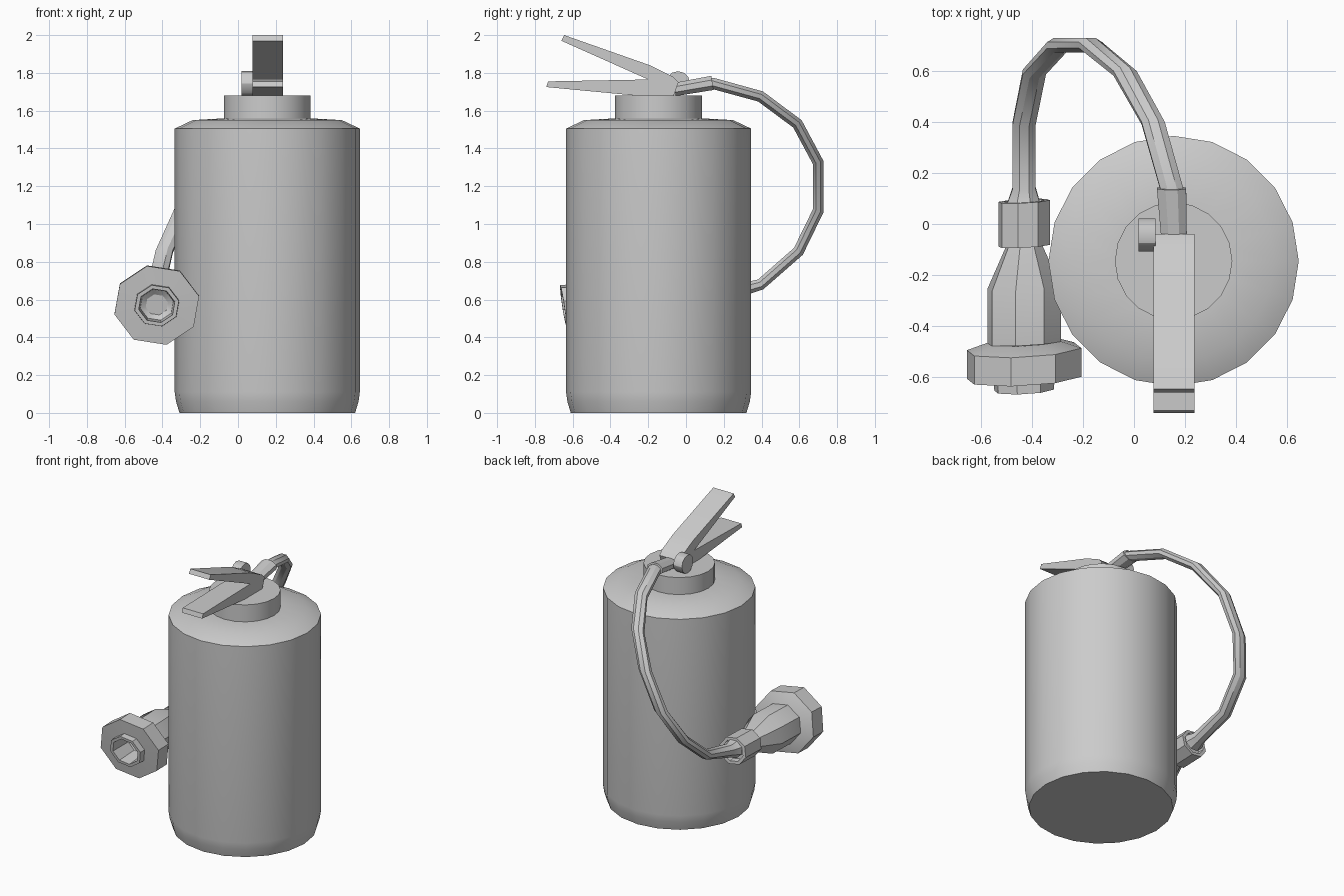
import bpy, bmesh, math
from mathutils import Vector

if "Cube" in bpy.data.objects:
    bpy.data.objects.remove(bpy.data.objects["Cube"])

X, Y, Z = Vector((1, 0, 0)), Vector((0, 1, 0)), Vector((0, 0, 1))


def finish(name, bm):
    bmesh.ops.recalc_face_normals(bm, faces=bm.faces)
    mesh = bpy.data.meshes.new(name)
    bm.to_mesh(mesh)
    bm.free()
    ob = bpy.data.objects.new(name, mesh)
    bpy.context.collection.objects.link(ob)
    bpy.ops.object.select_all(action='DESELECT')
    ob.select_set(True)
    bpy.context.view_layer.objects.active = ob
    bpy.ops.object.shade_smooth_by_angle(angle=math.radians(30))
    return ob


def loft(name, rings, sides, start=0.0):
    """Skin a chain of ellipses given as (centre, half axis u, half axis v)."""
    bm = bmesh.new()
    loops = []
    for c, u, v in rings:
        angles = [start + math.tau * i / sides for i in range(sides)]
        loops.append([bm.verts.new(Vector(c) + u * math.cos(a) + v * math.sin(a)) for a in angles])
    for a, b in zip(loops, loops[1:]):
        for i in range(sides):
            j = (i + 1) % sides
            bm.faces.new((a[i], a[j], b[j], b[i]))
    bm.faces.new(loops[0])
    bm.faces.new(loops[-1])
    return finish(name, bm)


def lathe_z(name, profile):
    return loft(name, [((0.155, -0.145, z), X * r, Y * r) for r, z in profile], 20)


# Tank and neck
lathe_z("tank", [(0.465, 0), (0.483, 0.06), (0.49, 0.11), (0.49, 1.505), (0.395, 1.55), (0.22, 1.56)])
lathe_z("neck", [(0.23, 1.54), (0.23, 1.68)])

# Squeeze handle: side outline extruded across x
outline = [(-0.66, 1.97), (-0.645, 2.0), (-0.19, 1.84), (-0.07, 1.78), (-0.04, 1.75), (-0.065, 1.68),
           (-0.265, 1.68), (-0.74, 1.725), (-0.73, 1.755), (-0.2, 1.765)]
bm = bmesh.new()
face = bm.faces.new([bm.verts.new((0.077, y, z)) for y, z in outline])
ext = bmesh.ops.extrude_face_region(bm, geom=[face])
bmesh.ops.translate(bm, vec=X * 0.16, verts=[g for g in ext["geom"] if isinstance(g, bmesh.types.BMVert)])
finish("handle", bm)

# Pivot knob beside the handle
loft("pivot_knob", [((x, -0.043, 1.745), Y * 0.064, Z * 0.064) for x in (0.018, 0.085)], 12)

# Hose: flattened octagon swept along the loop
path = [Vector(p) for p in [
    (0.15, 0.10, 1.74), (0.147, 0.14, 1.745), (0.075, 0.395, 1.675), (-0.035, 0.59, 1.53),
    (-0.17, 0.70, 1.325), (-0.295, 0.70, 1.07), (-0.39, 0.595, 0.855), (-0.43, 0.395, 0.68),
    (-0.43, 0.14, 0.61), (-0.432, 0.08, 0.605)]]


def sweep(name, pts, widths, thick):
    rings = []
    for i, p in enumerate(pts):
        t = pts[min(i + 1, len(pts) - 1)] - pts[max(i - 1, 0)]
        n = X.cross(t).normalized()
        rings.append((p, X * widths[i], n * thick[i]))
    return loft(name, rings, 8, math.pi / 8)


sweep("hose", path, [0.049] * 9 + [0.07], [0.032] * 8 + [0.045, 0.065])
sweep("hose_ferrule", [Vector((0.157, -0.06, 1.712)), Vector((0.147, 0.14, 1.747))],
      [0.054, 0.062], [0.038, 0.041])


# Nozzle parts: octagonal rings along y, leaning slightly forward at the top
def nozzle_part(name, profile, lean=0.14):
    rings = []
    for y, r in profile:
        z = 0.587 + 0.03 * y
        rings.append(((-0.43, y, z), (X + Y * 0.05) * r, (Z * 0.93 - Y * lean) * r))
    return loft(name, rings, 8, math.radians(13))


nozzle_part("nozzle_collar", [(0.05, 0.075), (0.09, 0.08), (0.09, 0.103), (-0.085, 0.103), (-0.085, 0.07)], 0.08)
nozzle_part("nozzle_horn", [(-0.06, 0.07), (-0.09, 0.075), (-0.25, 0.148), (-0.465, 0.148), (-0.465, 0.1)], 0.08)
# Flange with raised lip and hollow bore
nozzle_part("nozzle_flange", [(-0.46, 0.14), (-0.49, 0.23), (-0.602, 0.23), (-0.605, 0.122), (-0.65, 0.12),
                              (-0.65, 0.098), (-0.49, 0.09), (-0.47, 0.06)])
